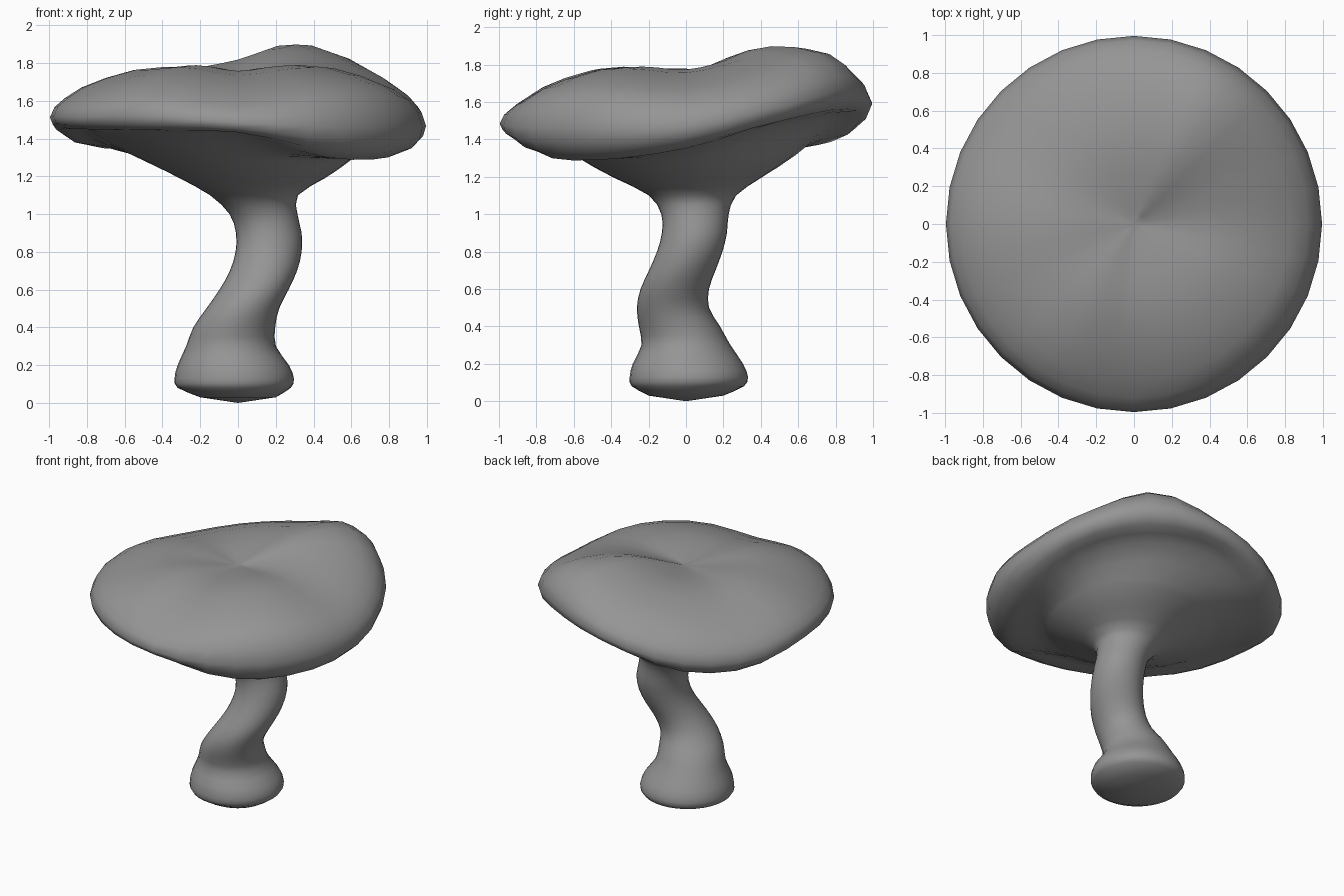
import bpy, bmesh, math

if "Cube" in bpy.data.objects:
    bpy.data.objects.remove(bpy.data.objects["Cube"])

SEGMENTS = 32

# Stem and funnel rings: height, centre x, centre y, radius
STEM = [
    (.03, 0, 0, .2), (.08, -.02, .01, .3), (.13, -.02, .015, .316),
    (.2, -.025, .01, .295), (.3, -.037, 0, .238), (.4, -.02, -.035, .217),
    (.5, .025, -.07, .193), (.6, .085, -.06, .183), (.7, .135, -.02, .178),
    (.8, .162, .02, .175), (.9, .163, .045, .174), (1, .135, .048, .18),
    (1.1, .085, .035, .233), (1.19, .075, .01, .385), (1.25, .06, 0, .49),
    (1.31, .03, 0, .59),
]

# Cap profile from the underside, round the lip and up to the centre: radius, height
CAP = [
    (.69, 1.365), (.79, 1.412), (.86, 1.427), (.935, 1.435),
    (.98, 1.465), (.996, 1.51), (.972, 1.57), (.92, 1.622), (.83, 1.68),
    (.7, 1.73), (.55, 1.77), (.4, 1.783), (.27, 1.775), (.15, 1.76),
    (.06, 1.747),
]

# Rise and fall of the underside and top every 30 degrees, starting at +x
LOWER_WAVE = [-.075, .05, .11, .1, -.045, -.075, .02, .02, .01, .01, -.12, -.135]
UPPER_WAVE = [-.02, .07, .19, .07, -.01, -.05, -.01, -.01, .01, -.05, 0, .01]


def spline(a, b, c, d, f):
    """Smooth curve from b to c, with neighbours a and d."""
    return b + f * ((c - a) + f * ((2*a - 5*b + 4*c - d) + f * (3*(b - c) + d - a))) / 2


def wave(values, angle):
    n = len(values)
    t = angle / math.tau * n
    i = int(t)
    return spline(*(values[(i + k) % n] for k in (-1, 0, 1, 2)), t - i)


def add_ring(bm, cx, cy, radius, height, low_lift=0, high_lift=0):
    ring = []
    for s in range(SEGMENTS):
        a = math.tau * s / SEGMENTS
        z = height + low_lift * wave(LOWER_WAVE, a) + high_lift * wave(UPPER_WAVE, a)
        ring.append(bm.verts.new((cx + radius * math.cos(a), cy + radius * math.sin(a), z)))
    return ring


def bridge(bm, low, high):
    for s in range(SEGMENTS):
        n = (s + 1) % SEGMENTS
        bm.faces.new((low[s], low[n], high[n], high[s]))


def close(bm, ring, centre):
    tip = bm.verts.new(centre)
    for s in range(SEGMENTS):
        bm.faces.new((ring[s], ring[(s + 1) % SEGMENTS], tip))


# Stem, with a smooth extra ring between each pair
bm = bmesh.new()
rings = []
last = len(STEM) - 1
for i in range(last + 1):
    around = [STEM[min(max(i + k, 0), last)] for k in (-1, 0, 1, 2)]
    for f in ((0, .5) if i < last else (0,)):
        z, x, y, r = (spline(*values, f) for values in zip(*around))
        rings.append(add_ring(bm, x, y, r, z, max(0, r - .5)))

# Cap, turning from the underside's wave to the top's across the lip
for i, (r, z) in enumerate(CAP):
    top = min(1, max(0, (i - 2) / 5))
    under_lift = (1 - top) * min(1, (r - .55) / .28)
    rings.append(add_ring(bm, 0, 0, r, z, under_lift, top * min(1, r / .8)))

# One continuous skin
for low, high in zip(rings, rings[1:]):
    bridge(bm, low, high)
close(bm, rings[0], (0, 0, 0))
close(bm, rings[-1], (0, 0, 1.74))
bmesh.ops.recalc_face_normals(bm, faces=bm.faces)

mesh = bpy.data.meshes.new("mushroom")
bm.to_mesh(mesh)
bm.free()
mushroom = bpy.data.objects.new("mushroom", mesh)
bpy.context.collection.objects.link(mushroom)
for face in mesh.polygons:
    face.use_smooth = True

# Plain grey skin
grey = bpy.data.materials.new("plain grey")
grey.use_nodes = True
grey.diffuse_color = (.3, .3, .3, 1)
grey.node_tree.nodes["Principled BSDF"].inputs["Base Color"].default_value = (.3, .3, .3, 1)
mesh.materials.append(grey)
